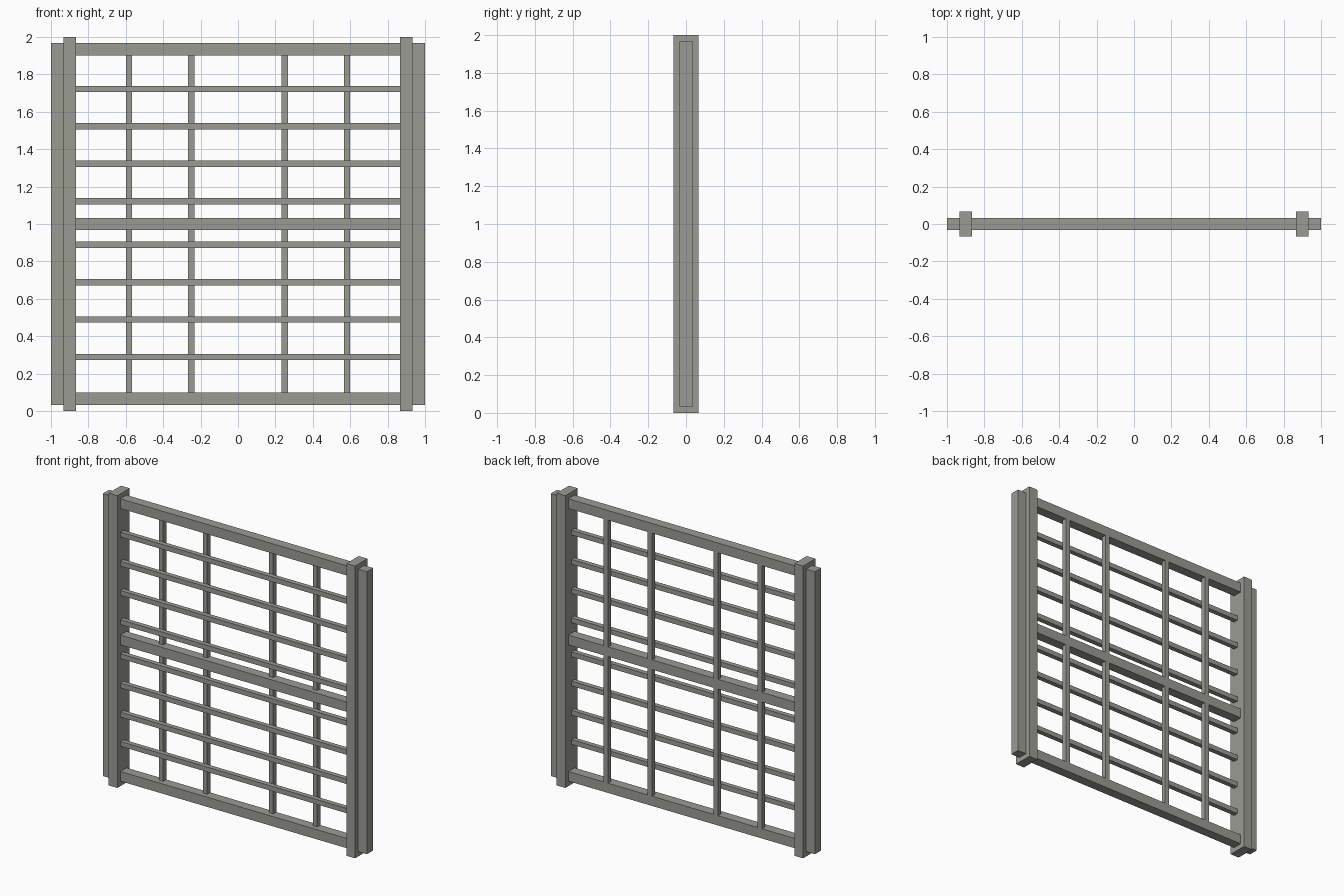
import bpy

cube = bpy.data.objects.get("Cube")
if cube:
    bpy.data.objects.remove(cube, do_unlink=True)

# Single warm grey metal colour
GREY = (0.33, 0.33, 0.30, 1.0)
metal = bpy.data.materials.new("warm_grey")
metal.use_nodes = True
metal.diffuse_color = GREY
metal.node_tree.nodes["Principled BSDF"].inputs["Base Color"].default_value = GREY

U = 1 / 30            # bar thickness, the module of the whole frame
INNER = 26 * U        # inner face of the posts


def box(name, x, y, z):
    """Box from (min, max) ranges on each axis."""
    bpy.ops.mesh.primitive_cube_add(size=1, location=[sum(r) / 2 for r in (x, y, z)])
    ob = bpy.context.object
    ob.name = name
    ob.scale = [r[1] - r[0] for r in (x, y, z)]
    bpy.ops.object.transform_apply(location=False, rotation=False, scale=True)
    ob.data.materials.append(metal)
    return ob


# Side posts with a thinner outer strip
for side, s in (("left", 1), ("right", -1)):
    post_x = sorted((s * INNER, s * 28 * U))
    strip_x = sorted((s * 28 * U, s))
    box(side + "_post", post_x, (-2 * U, 2 * U), (0, 2))
    box(side + "_outer_strip", strip_x, (-U, U), (U, 2 - U))

# Main horizontal rails
for name, z in (("bottom_rail", 2 * U), ("middle_rail", 1), ("top_rail", 2 - 2 * U)):
    box(name, (-INNER, INNER), (-U, U), (z - U, z + U))

# Thin horizontal bars in the front half of the frame
for half, start in (("lower", 0.289), ("upper", 1.122)):
    for i in range(4):
        z = start + 0.2 * i
        box(f"{half}_crossbar_{i + 1}", (-INNER, INNER), (-U, 0), (z - U / 2, z + U / 2))

# Thin upright bars in the back half, between the rails
for half, span in (("lower", (3 * U, 1 - U)), ("upper", (1 + U, 2 - 3 * U))):
    for i, x in enumerate((-0.583, -0.25, 0.25, 0.583)):
        box(f"{half}_upright_{i + 1}", (x - U / 2, x + U / 2), (0, U), span)
